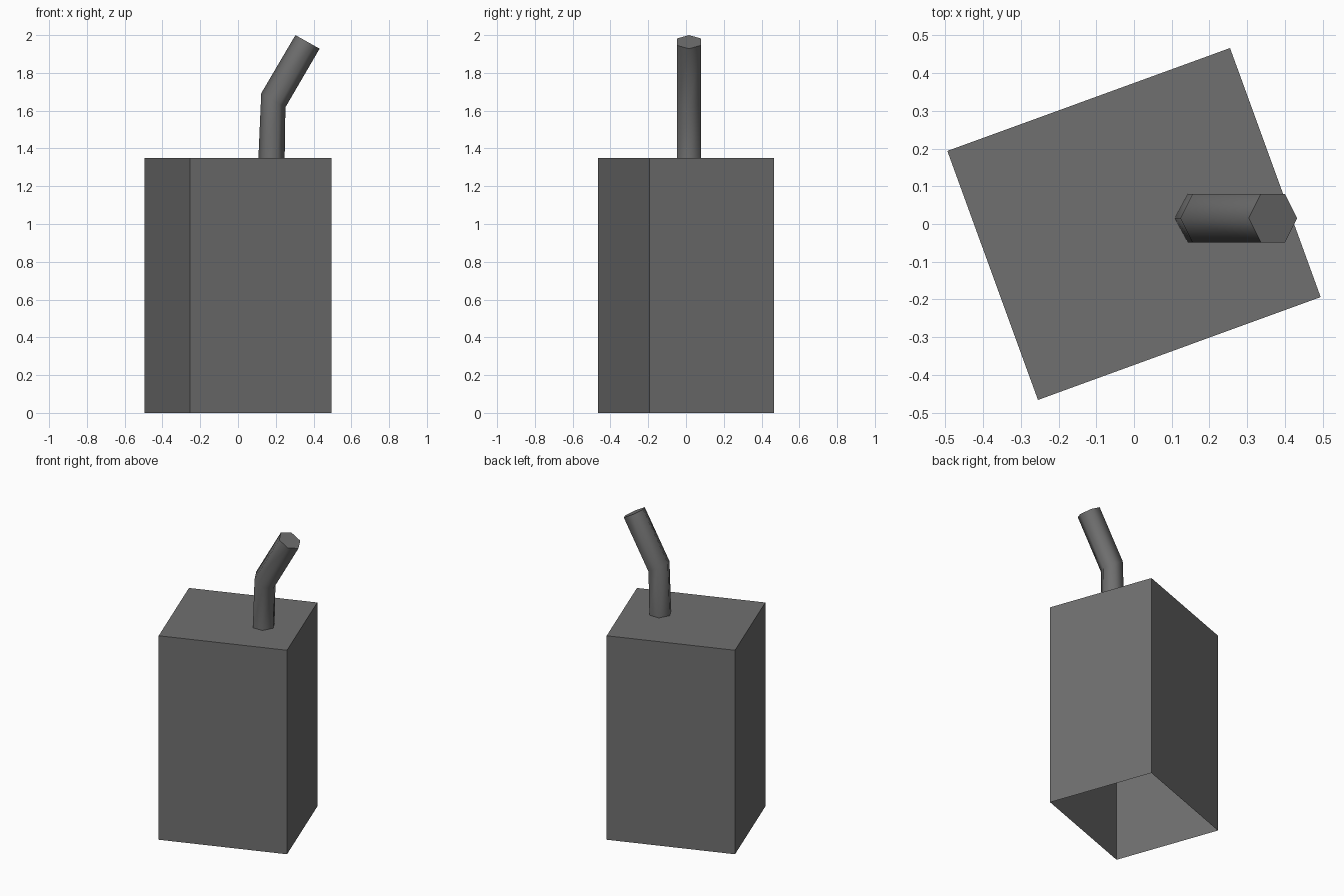
import bpy, bmesh, math
from mathutils import Matrix, Vector

if "Cube" in bpy.data.objects:
    bpy.data.objects.remove(bpy.data.objects["Cube"])

# Dark grey shared by both parts
dark = bpy.data.materials.new("dark_grey")
dark.diffuse_color = (0.16, 0.16, 0.16, 1)
dark.use_nodes = True
dark.node_tree.nodes["Principled BSDF"].inputs["Base Color"].default_value = dark.diffuse_color


def make_object(name, bm):
    bmesh.ops.recalc_face_normals(bm, faces=bm.faces)
    mesh = bpy.data.meshes.new(name)
    bm.to_mesh(mesh)
    bm.free()
    mesh.materials.append(dark)
    obj = bpy.data.objects.new(name, mesh)
    bpy.context.collection.objects.link(obj)
    return obj


# Carton: turned 20 degrees, open underneath
W, D, H = 0.797, 0.702, 1.35
bm = bmesh.new()
bmesh.ops.create_cube(bm, size=1)
bmesh.ops.scale(bm, vec=(W, D, H), verts=bm.verts)
bmesh.ops.rotate(bm, cent=(0, 0, 0), verts=bm.verts,
                 matrix=Matrix.Rotation(math.radians(20), 3, 'Z'))
bmesh.ops.translate(bm, vec=(0, 0, H / 2), verts=bm.verts)
bmesh.ops.recalc_face_normals(bm, faces=bm.faces)
bottom = [f for f in bm.faces if f.normal.z < -0.9]
bmesh.ops.delete(bm, geom=bottom, context='FACES_ONLY')
make_object("carton", bm)

# Straw: hexagonal bent tube; each ring is its left and right tip (x, z)
STATIONS = [((0.108, 1.35), (0.247, 1.35)),
            ((0.123, 1.692), (0.251, 1.618)),
            ((0.304, 2.0), (0.432, 1.928))]
SIDES, RADIUS, Y = 6, 0.074, 0.0155
bm = bmesh.new()
rings = []
for (lx, lz), (rx, rz) in STATIONS:
    centre = Vector(((lx + rx) / 2, Y, (lz + rz) / 2))
    axis = Vector(((rx - lx) / 2, 0, (rz - lz) / 2))
    rings.append([bm.verts.new(centre + axis * math.cos(a) + Vector((0, RADIUS * math.sin(a), 0)))
                  for a in (math.tau * i / SIDES for i in range(SIDES))])
for low, high in zip(rings, rings[1:]):
    for i in range(SIDES):
        j = (i + 1) % SIDES
        bm.faces.new((low[i], low[j], high[j], high[i])).smooth = True
cap = bm.faces.new(rings[-1])
for e in cap.edges:
    e.smooth = False
make_object("straw", bm)
